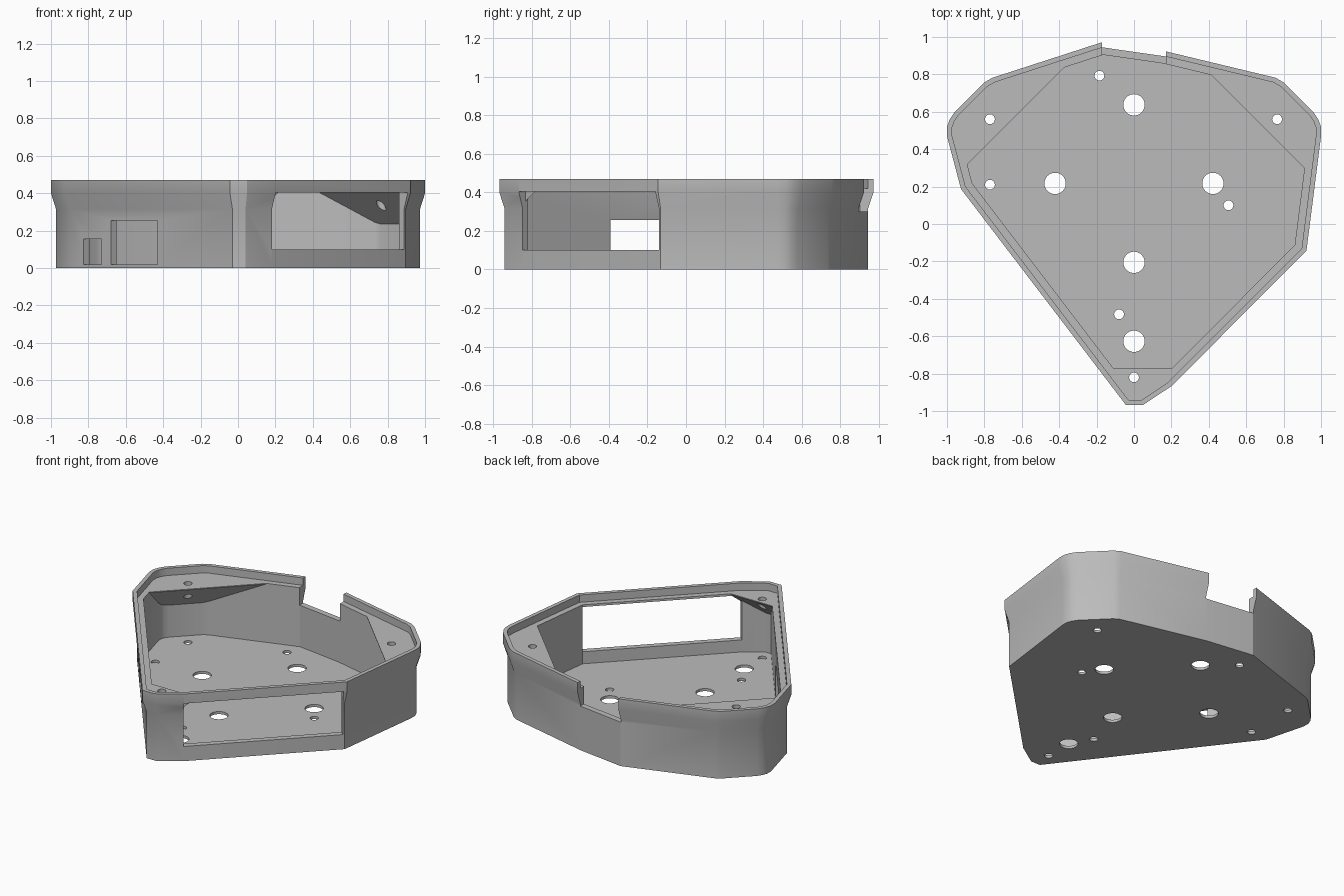
import bpy
import bmesh
import math
from mathutils import Vector

cube = bpy.data.objects.get("Cube")
if cube:
    bpy.data.objects.remove(cube, do_unlink=True)

FLOOR, LEDGE, TOP = 0.018, 0.42, 0.47
BASE_INSET, WALL_INSET = 0.027, 0.066

grey = bpy.data.materials.new("plain grey")
grey.use_nodes = True
grey.diffuse_color = (0.5, 0.5, 0.5, 1)
grey.node_tree.nodes["Principled BSDF"].inputs["Base Color"].default_value = (0.5, 0.5, 0.5, 1)

# Outline of the rim, counter-clockwise; the rounded rear corners are mirrored
corner = [(1, 0.47), (1, 0.52), (0.985, 0.56), (0.96, 0.597), (0.8, 0.757), (0.757, 0.782)]
outline = [(-0.043, -0.968), (0.048, -0.968), (0.2, -0.867), (0.922, -0.144)]
outline += corner + [(0.17, 0.923), (-0.17, 0.972)]
outline += [(-x, y) for x, y in reversed(corner)] + [(-0.925, 0.187)]


def inset(points, dist):
    """Move every edge of a convex outline inwards by dist."""
    pts = [Vector(p) for p in points]
    result = []
    for i, p in enumerate(pts):
        a = (p - pts[i - 1]).normalized()
        b = (pts[(i + 1) % len(pts)] - p).normalized()
        na, nb = Vector((-a.y, a.x)), Vector((-b.y, b.x))
        result.append(p + (na + nb) * dist / (1 + na.dot(nb)))
    return result


def make_object(name, bm):
    bmesh.ops.recalc_face_normals(bm, faces=bm.faces)
    mesh = bpy.data.meshes.new(name)
    bm.to_mesh(mesh)
    bm.free()
    mesh.materials.append(grey)
    obj = bpy.data.objects.new(name, mesh)
    bpy.context.collection.objects.link(obj)
    return obj


def loft(rings):
    """Closed body through (inset, height) copies of the outline."""
    bm = bmesh.new()
    loops = [[bm.verts.new((p.x, p.y, z)) for p in inset(outline, d)] for d, z in rings]
    n = len(outline)
    for low, high in zip(loops, loops[1:]):
        for i in range(n):
            j = (i + 1) % n
            bm.faces.new((low[i], low[j], high[j], high[i]))
    bm.faces.new(loops[0])
    bm.faces.new(loops[-1])
    return bm


def select_only(obj):
    bpy.ops.object.select_all(action='DESELECT')
    obj.select_set(True)
    bpy.context.view_layer.objects.active = obj


def cut(obj, cutter):
    mod = obj.modifiers.new("cut", 'BOOLEAN')
    mod.operation = 'DIFFERENCE'
    mod.solver = 'EXACT'
    mod.object = cutter
    select_only(obj)
    bpy.ops.object.modifier_apply(modifier=mod.name)


def wall_cutter(name, a, b, z0, z1, depth=0.2):
    """Box centred on the wall line from a to b."""
    a, b = Vector(a), Vector(b)
    along = (b - a).normalized()
    side = Vector((-along.y, along.x)) * depth / 2
    bm = bmesh.new()
    base = [bm.verts.new((*p, z0)) for p in (a - side, b - side, b + side, a + side)]
    face = bm.faces.new(base)
    up = bmesh.ops.extrude_face_region(bm, geom=[face])["geom"]
    bmesh.ops.translate(bm, vec=(0, 0, z1 - z0),
                        verts=[v for v in up if isinstance(v, bmesh.types.BMVert)])
    return make_object(name, bm)


def hole_cutter(name, centres, radius):
    bm = bmesh.new()
    for x, y in centres:
        made = bmesh.ops.create_cone(bm, cap_ends=True, segments=40, radius1=radius,
                                     radius2=radius, depth=2)
        bmesh.ops.translate(bm, vec=(x, y, 0), verts=made["verts"])
    return make_object(name, bm)


def gusset(name, direction, distance):
    """Corner shelf level with the ledge, with an underside sloping at 45 degrees."""
    bm = loft([(0.048, 0.05), (0.048, LEDGE)])
    out = Vector((*direction, 0)).normalized()
    edge = out * distance + Vector((0, 0, LEDGE))
    for normal in (out, out + Vector((0, 0, 1))):
        geom = bm.verts[:] + bm.edges[:] + bm.faces[:]
        bmesh.ops.bisect_plane(bm, geom=geom, plane_co=edge - Vector((0, 0, 0.005)),
                               plane_no=normal, clear_inner=True)
        bmesh.ops.holes_fill(bm, edges=bm.edges[:])
    return make_object(name, bm)


# Tray with flared wall, inner ledge and thin rim
tray = make_object("tray", loft([
    (BASE_INSET, 0), (BASE_INSET, 0.315), (0, 0.40), (0, TOP),
    (BASE_INSET, TOP), (BASE_INSET, LEDGE), (WALL_INSET, LEDGE), (WALL_INSET, FLOOR)]))

# Screw shelves in three corners
shelves = [gusset("left_rear_shelf", (1, 1), 0.856),
           gusset("right_rear_shelf", (-1, 1), 0.856),
           gusset("front_shelf", (0, -1), 0.772)]

# Openings in the walls
openings = [
    wall_cutter("display_window_cutter", (0.18, -0.846), (0.887, -0.139), 0.10, 0.405),
    wall_cutter("large_port_cutter", (-0.68, -0.09), (-0.43, -0.416), 0.02, 0.255),
    wall_cutter("small_port_cutter", (-0.825, 0.10), (-0.73, -0.025), 0.02, 0.155),
    wall_cutter("rear_notch_cutter", (0.17, 0.93), (-0.17, 0.93), 0.30, 0.6, 0.3)]

# Holes through the floor and shelves
screw_spots = [(-0.77, 0.56), (0.765, 0.56), (0, -0.82)]
small_holes = hole_cutter("small_hole_cutter", screw_spots + [
    (-0.77, 0.21), (-0.185, 0.793), (0.505, 0.10), (-0.08, -0.483)], 0.026)
large_holes = hole_cutter("large_hole_cutter", [
    (0, 0.637), (-0.422, 0.217), (0.422, 0.217), (0, -0.205), (0, -0.627)], 0.057)

for cutter in openings + [small_holes, large_holes]:
    cut(tray, cutter)
for shelf in shelves:
    cut(shelf, small_holes)
for cutter in openings + [small_holes, large_holes]:
    bpy.data.objects.remove(cutter, do_unlink=True)

# Smooth the rounded corners, keep the other edges sharp
for obj in [tray] + shelves:
    select_only(obj)
    bpy.ops.object.shade_smooth_by_angle(angle=math.radians(25))
